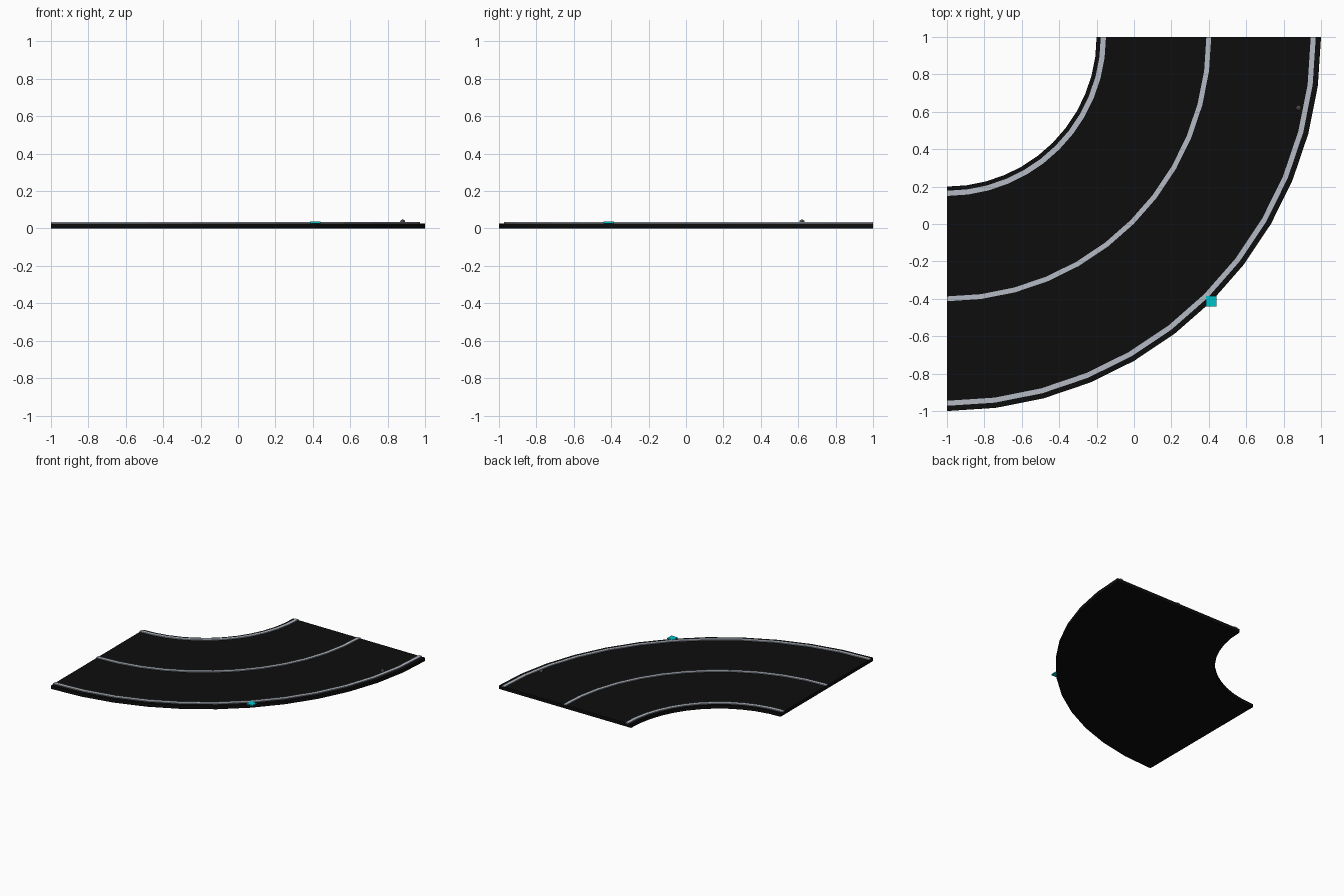
import bpy, bmesh, math

if "Cube" in bpy.data.objects:
    bpy.data.objects.remove(bpy.data.objects["Cube"])

CX, CY, STEPS = -1.0, 1.0, 12      # bend centre and segments per quarter turn


def material(name, rgb):
    m = bpy.data.materials.new(name)
    m.diffuse_color = (*rgb, 1)
    m.use_nodes = True
    m.node_tree.nodes["Principled BSDF"].inputs["Base Color"].default_value = m.diffuse_color
    return m


asphalt = material("asphalt black", (0.004, 0.004, 0.004))
paint = material("line grey", (0.46, 0.50, 0.56))
cyan = material("marker cyan", (0.0, 0.55, 0.60))
stud_grey = material("stud grey", (0.16, 0.16, 0.17))


def finish(bm, name, mat):
    bmesh.ops.recalc_face_normals(bm, faces=bm.faces)
    me = bpy.data.meshes.new(name)
    bm.to_mesh(me)
    bm.free()
    me.materials.append(mat)
    ob = bpy.data.objects.new(name, me)
    bpy.context.collection.objects.link(ob)
    return ob


def quarter_band(name, r0, r1, z0, z1, mat):
    """Rectangular section swept through a quarter turn, with closed ends."""
    bm = bmesh.new()
    rings = []
    for i in range(STEPS + 1):
        a = -math.pi / 2 * i / STEPS
        rings.append([bm.verts.new((CX + r * math.cos(a), CY + r * math.sin(a), z))
                      for r, z in ((r0, z0), (r1, z0), (r1, z1), (r0, z1))])
    for p, q in zip(rings, rings[1:]):
        for k in range(4):
            n = (k + 1) % 4
            bm.faces.new((p[k], p[n], q[n], q[k]))
    bm.faces.new(rings[0])
    bm.faces.new(rings[-1][::-1])
    return finish(bm, name, mat)


# Road slab and its three painted lines
quarter_band("road_slab", 0.80, 2.0, 0.0, 0.028, asphalt)
quarter_band("inner_line", 0.822, 0.85, 0.028, 0.035, paint)
quarter_band("centre_line", 1.387, 1.413, 0.028, 0.035, paint)
quarter_band("outer_line", 1.945, 1.972, 0.028, 0.035, paint)

# Square marker plate on the middle of the outer edge
bm = bmesh.new()
bmesh.ops.create_cube(bm, size=1)
bmesh.ops.scale(bm, vec=(0.056, 0.056, 0.009), verts=bm.verts)
marker = finish(bm, "edge_marker", cyan)
marker.location = (0.414, -0.414, 0.0325)

# Small round stud beside the outer line
bm = bmesh.new()
bmesh.ops.create_icosphere(bm, subdivisions=1, radius=0.016)
stud = finish(bm, "road_stud", stud_grey)
stud.location = (0.88, 0.62, 0.034)
